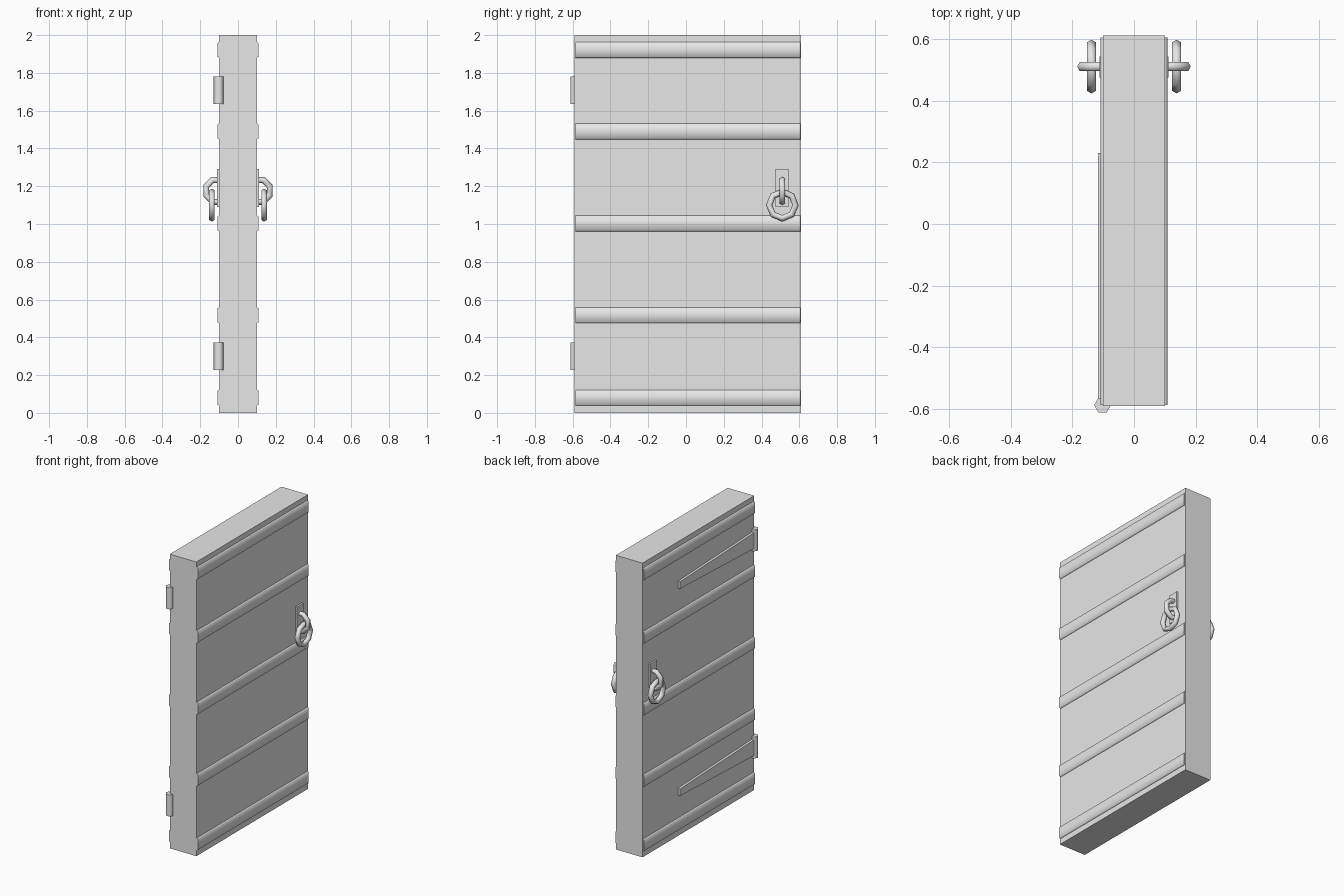
import bpy
import bmesh
import math
from mathutils import Vector

if "Cube" in bpy.data.objects:
    bpy.data.objects.remove(bpy.data.objects["Cube"])

grey = bpy.data.materials.new("plain_grey")
grey.use_nodes = True
GREY = (0.8, 0.8, 0.8, 1)
grey.diffuse_color = GREY
grey.node_tree.nodes["Principled BSDF"].inputs["Base Color"].default_value = GREY


def finish(obj, name, angle=None):
    """Name, colour and shade a part."""
    obj.name = name
    obj.data.materials.clear()
    obj.data.materials.append(grey)
    if angle:
        bpy.ops.object.select_all(action="DESELECT")
        obj.select_set(True)
        bpy.context.view_layer.objects.active = obj
        bpy.ops.object.shade_smooth_by_angle(angle=math.radians(angle))


def prism(name, points, along, angle=None):
    """Extrude a flat 3D outline along a vector."""
    bm = bmesh.new()
    face = bm.faces.new([bm.verts.new(p) for p in points])
    result = bmesh.ops.extrude_face_region(bm, geom=[face])
    verts = [g for g in result["geom"] if isinstance(g, bmesh.types.BMVert)]
    bmesh.ops.translate(bm, verts=verts, vec=Vector(along))
    bmesh.ops.recalc_face_normals(bm, faces=bm.faces)
    mesh = bpy.data.meshes.new(name)
    bm.to_mesh(mesh)
    bm.free()
    obj = bpy.data.objects.new(name, mesh)
    bpy.context.collection.objects.link(obj)
    finish(obj, name, angle)


def box(name, lo, hi):
    (x, y, z), (X, Y, Z) = lo, hi
    prism(name, [(x, y, z), (X, y, z), (X, Y, z), (x, Y, z)], (0, 0, Z - z))


def ring(name, centre, rotation, major, minor):
    bpy.ops.mesh.primitive_torus_add(
        location=centre, rotation=rotation, major_radius=major,
        minor_radius=minor, major_segments=8, minor_segments=6)
    finish(bpy.context.object, name, 75)


# Door slab
box("door_slab", (-0.1, -0.59, 0), (0.1, 0.61, 2))

for side, s in (("left", 1), ("right", -1)):
    # Horizontal battens with sloped edges
    for i, z in enumerate((0.08, 0.517, 1.003, 1.49, 1.922)):
        profile = [(0.095, -0.042), (0.1, -0.042), (0.108, -0.037),
                   (0.108, 0.037), (0.1, 0.042), (0.095, 0.042)]
        prism(f"{side}_batten_{i + 1}",
              [(s * x, -0.586, z + dz) for x, dz in profile],
              (0, 1.191, 0), 65)

    # Handle plate, loop and hanging ring
    xs = sorted((s * 0.09, s * 0.112))
    box(f"{side}_handle_plate", (xs[0], 0.474, 1.09), (xs[1], 0.542, 1.29))
    ring(f"{side}_handle_loop", (s * 0.11, 0.51, 1.175),
         (math.pi / 2, math.pi / 8, 0), 0.063, 0.017)
    ring(f"{side}_handle_ring", (s * 0.138, 0.51, 1.1),
         (0, math.pi / 2, 0), 0.07, 0.017)

# Hinges: six-sided barrel and tapered strap
for level, z in (("lower", 0.3), ("upper", 1.708)):
    bpy.ops.mesh.primitive_cylinder_add(
        vertices=6, radius=0.027, depth=0.146,
        location=(-0.102, -0.587, z), rotation=(0, 0, math.pi / 6))
    finish(bpy.context.object, f"{level}_hinge_barrel", 65)
    prism(f"{level}_hinge_strap",
          [(-0.095, -0.59, z - 0.055), (-0.095, 0.23, z - 0.024),
           (-0.095, 0.23, z + 0.024), (-0.095, -0.59, z + 0.055)],
          (-0.021, 0, 0))
